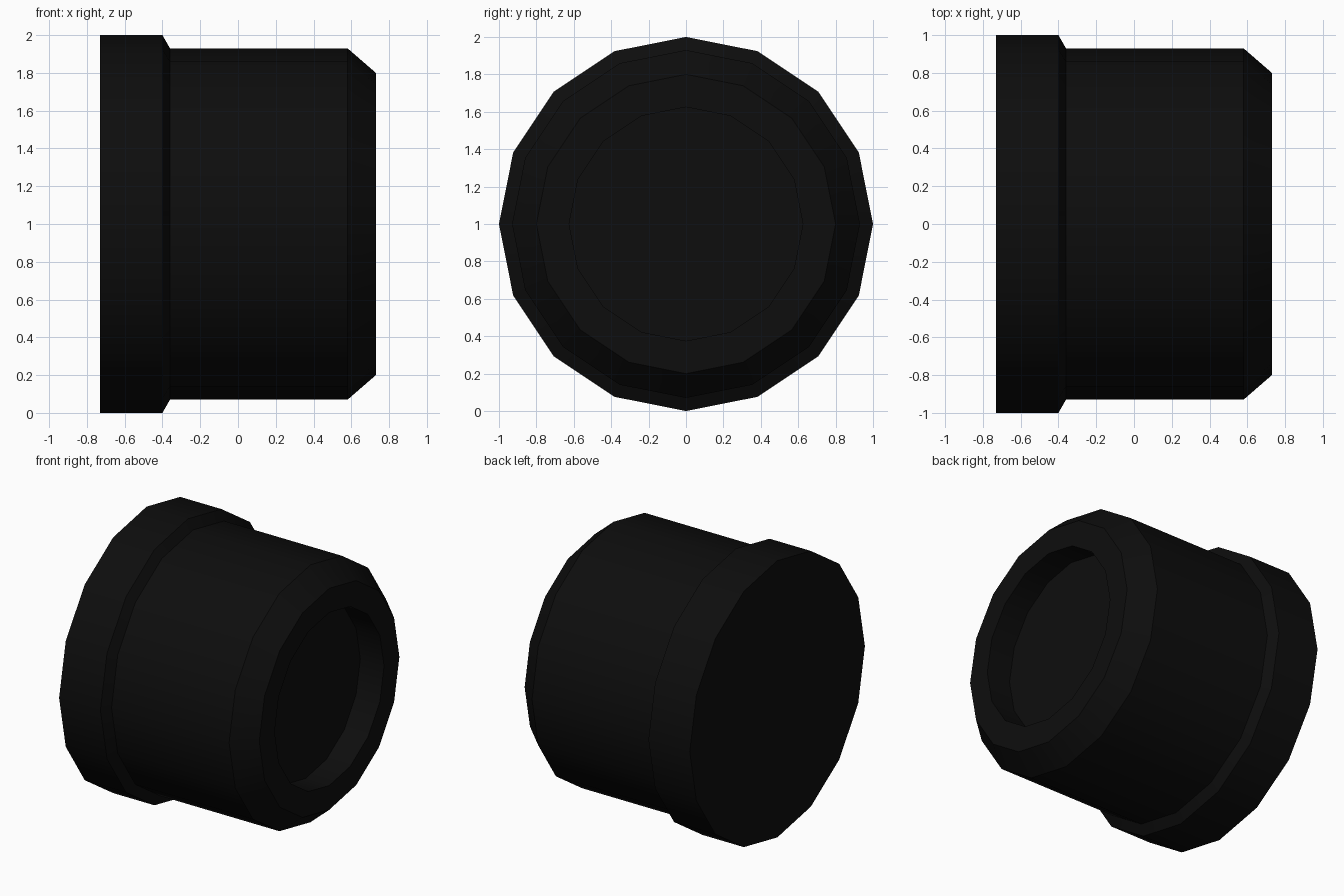
import bpy, bmesh, math

cube = bpy.data.objects.get("Cube")
if cube:
    bpy.data.objects.remove(cube, do_unlink=True)

SIDES = 16

black = bpy.data.materials.new("matte black")
black.use_nodes = True
colour = (0.004, 0.004, 0.004, 1.0)
black.diffuse_color = colour
bsdf = black.node_tree.nodes["Principled BSDF"]
bsdf.inputs["Base Color"].default_value = colour
bsdf.inputs["Roughness"].default_value = 0.8


def lathe_x(name, profile, material):
    """Revolve (x, radius) points around the x axis and cap both ends."""
    bm = bmesh.new()
    rings = []
    for x, r in profile:
        ring = []
        for i in range(SIDES):
            a = 2 * math.pi * i / SIDES
            ring.append(bm.verts.new((x, r * math.sin(a), 1 + r * math.cos(a))))
        rings.append(ring)
    for a, b in zip(rings, rings[1:]):
        for i in range(SIDES):
            j = (i + 1) % SIDES
            bm.faces.new((a[i], a[j], b[j], b[i]))
    bm.faces.new(rings[0])
    bm.faces.new(rings[-1])
    bmesh.ops.recalc_face_normals(bm, faces=bm.faces)
    mesh = bpy.data.meshes.new(name)
    bm.to_mesh(mesh)
    bm.free()
    mesh.materials.append(material)
    obj = bpy.data.objects.new(name, mesh)
    bpy.context.collection.objects.link(obj)
    bpy.ops.object.select_all(action='DESELECT')
    obj.select_set(True)
    bpy.context.view_layer.objects.active = obj
    bpy.ops.object.shade_smooth_by_angle(angle=math.radians(35))
    return obj


# Flange, barrel, chamfered end and round recess in one profile
lathe_x("flanged_cap", [
    (-0.73, 1.0), (-0.40, 1.0),      # flange
    (-0.36, 0.93), (0.58, 0.93),     # barrel
    (0.73, 0.80), (0.73, 0.625),     # chamfer and rim
    (0.54, 0.625),                   # recess wall, closed by its floor
], black)
